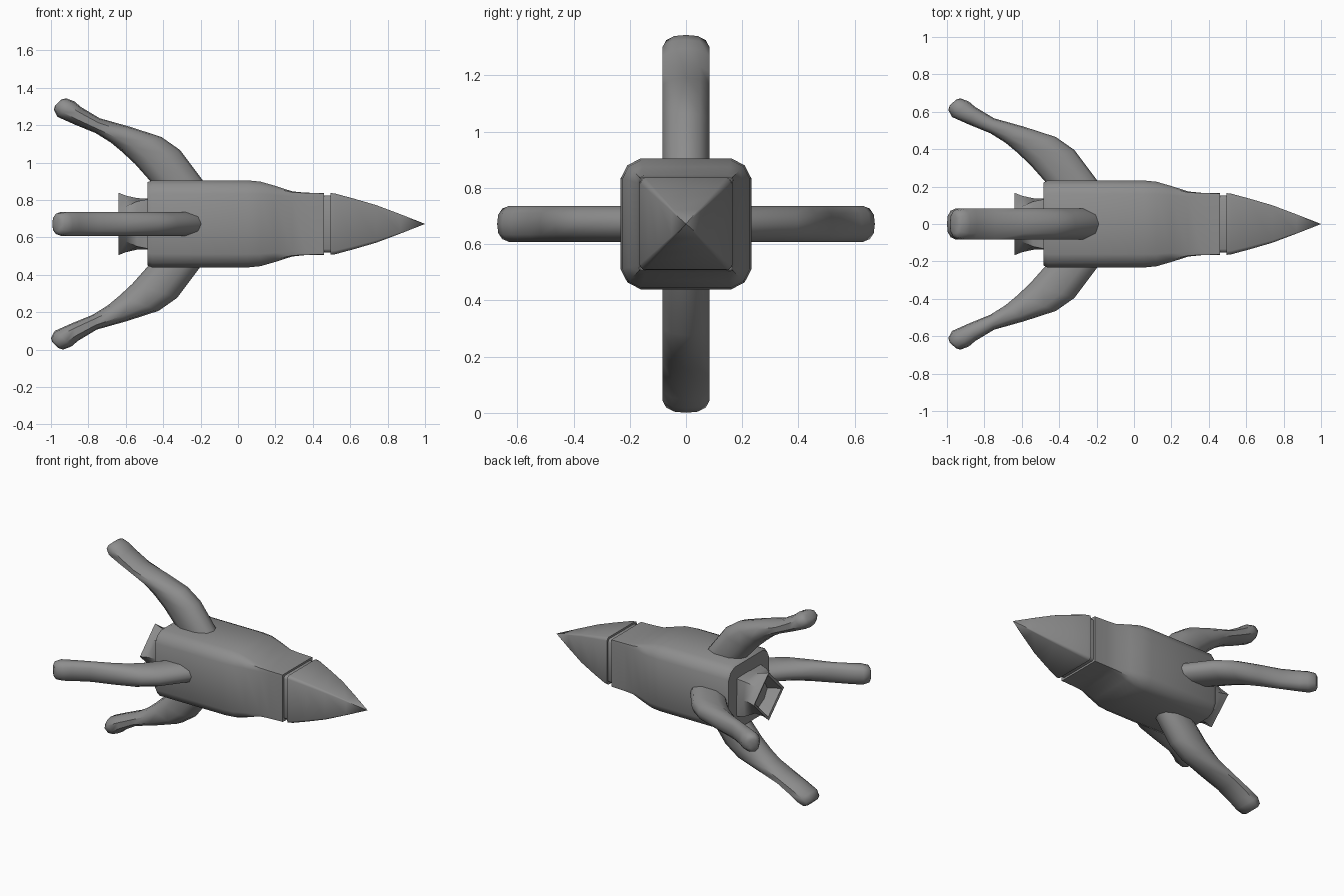
import bpy, bmesh, math
from mathutils import Matrix, Vector

if "Cube" in bpy.data.objects:
    bpy.data.objects.remove(bpy.data.objects["Cube"])

AXIS = 0.672  # height of the long axis

grey = bpy.data.materials.new("hull grey")
grey.use_nodes = True
grey.diffuse_color = (0.27, 0.27, 0.27, 1)
grey.node_tree.nodes["Principled BSDF"].inputs["Base Color"].default_value = grey.diffuse_color


def loft(name, rings, angle, matrix=Matrix(), cap_start=True, cap_end=True):
    """Skin a list of equal-length point rings into one object."""
    bm = bmesh.new()
    loops = [[bm.verts.new(matrix @ Vector(p)) for p in ring] for ring in rings]
    n = len(loops[0])
    for a, b in zip(loops, loops[1:]):
        for i in range(n):
            j = (i + 1) % n
            bm.faces.new((a[i], a[j], b[j], b[i]))
    if cap_start:
        bm.faces.new(loops[0][::-1])
    if cap_end:
        bm.faces.new(loops[-1])
    bmesh.ops.remove_doubles(bm, verts=bm.verts, dist=0.0001)
    bmesh.ops.recalc_face_normals(bm, faces=bm.faces)
    mesh = bpy.data.meshes.new(name)
    bm.to_mesh(mesh)
    bm.free()
    mesh.materials.append(grey)
    obj = bpy.data.objects.new(name, mesh)
    bpy.context.collection.objects.link(obj)
    obj.location.z = AXIS
    bpy.ops.object.select_all(action="DESELECT")
    obj.select_set(True)
    bpy.context.view_layer.objects.active = obj
    bpy.ops.object.shade_smooth_by_angle(angle=math.radians(angle))
    return obj


def soft_square(x, half, flat, corner):
    """Square section with three points round each corner."""
    ring = []
    for k in range(4):
        c, s = round(math.cos(k * math.pi / 2)), round(math.sin(k * math.pi / 2))
        for u, v in ((1, flat), (corner, corner), (flat, 1)):
            ring.append((x, half * (u * c - v * s), half * (u * s + v * c)))
    return ring


# Main hull, tapering to the collar groove
hull = [(-0.485, 0.222, 0.69), (-0.46, 0.233, 0.69), (0.05, 0.233, 0.69),
        (0.12, 0.226, 0.71), (0.2, 0.203, 0.76), (0.29, 0.174, 0.84),
        (0.36, 0.167, 0.88), (0.46, 0.165, 0.88)]
loft("hull", [soft_square(x, h, f, (f + 1.1) / 2) for x, h, f in hull], 42)
loft("collar", [soft_square(x, 0.152, 0.88, 0.96) for x in (0.44, 0.51)], 42)

# Pointed nose
nose = [(0.495, 0.165), (0.52, 0.162), (0.62, 0.135), (0.74, 0.1), (0.87, 0.051), (1, 0.0002)]
loft("nose_cone", [soft_square(x, h, 0.88, 0.96) for x, h in nose], 42)


# Nozzle: square base twisting into a flared diamond mouth
def nozzle_ring(x, square, diamond, t):
    ring = []
    for k in range(8):
        a = k * math.pi / 4
        r_sq = square * (math.sqrt(2) if k % 2 else 1)
        r_di = diamond * (1 / math.sqrt(2) if k % 2 else 1)
        r = r_sq * (1 - t) + r_di * t
        ring.append((x, r * math.cos(a), r * math.sin(a)))
    return ring


loft("nozzle", [nozzle_ring(-0.47, 0.135, 0.13, 0), nozzle_ring(-0.54, 0.137, 0.14, 0.25),
                nozzle_ring(-0.6, 0.14, 0.155, 0.75), nozzle_ring(-0.64, 0.14, 0.167, 1),
                nozzle_ring(-0.635, 0.12, 0.145, 1), nozzle_ring(-0.56, 0.09, 0.1, 0.7)], 35)

# Swept fins: (outer x, outer radius, inner x, inner radius, width factor)
stations = [(-0.12, 0.14, -0.4, 0.14, 1), (-0.19, 0.235, -0.47, 0.23, 1),
            (-0.31, 0.395, -0.55, 0.32, 1), (-0.41, 0.465, -0.62, 0.385, 1),
            (-0.58, 0.52, -0.68, 0.435, 1), (-0.74, 0.565, -0.76, 0.485, 1),
            (-0.84, 0.625, -0.87, 0.53, 1), (-0.875, 0.655, -0.965, 0.572, 1),
            (-0.92, 0.672, -0.985, 0.61, 0.85), (-0.945, 0.664, -0.978, 0.632, 0.6)]
section = [(1, 0.4), (0.6, 0.88), (0, 1), (-0.6, 0.88),
           (-1, 0.4), (-1, -0.4), (-0.6, -0.88), (0, -1), (0.6, -0.88), (1, -0.4)]


def fin(name, turn, width, shift):
    rings = []
    for xo, ro, xi, ri, f in stations:
        outer, inner = Vector((xo, 0, ro)), Vector((xi, 0, ri))
        mid, arm = (outer + inner) / 2, (outer - inner) / 2
        rings.append([mid + arm * v + Vector((shift, u * f * width, 0)) for u, v in section])
    loft(name, rings, 50, Matrix.Rotation(math.radians(turn), 4, "X"))


fin("top_fin", 0, 0.083, 0.0)
fin("bottom_fin", 180, 0.083, -0.015)
fin("front_fin", 90, 0.064, -0.008)
fin("back_fin", -90, 0.064, -0.008)
